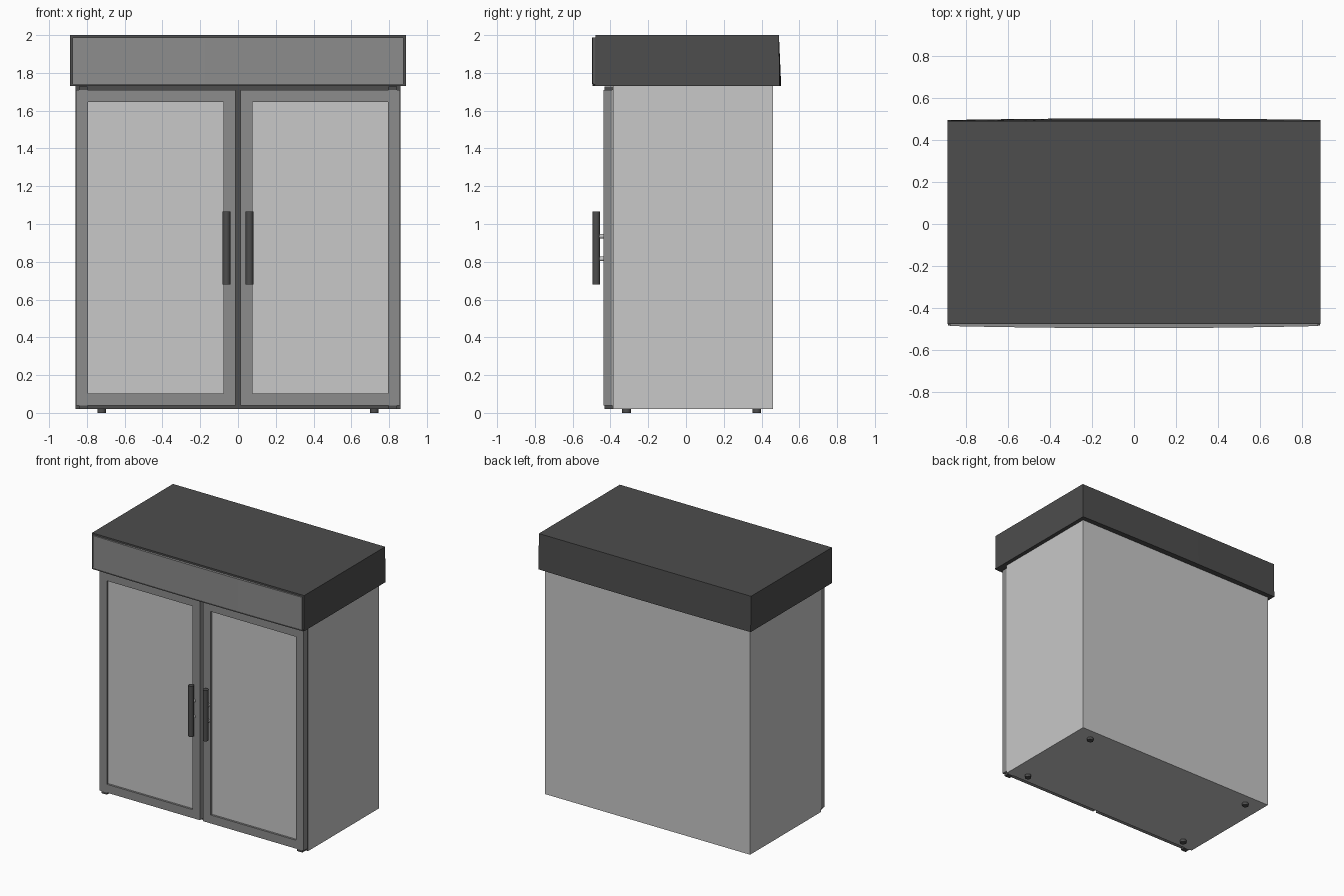
import bpy, bmesh
from mathutils import Matrix

cube = bpy.data.objects.get("Cube")
if cube:
    bpy.data.objects.remove(cube, do_unlink=True)


def material(name, value):
    m = bpy.data.materials.new(name)
    m.use_nodes = True
    color = (value, value, value, 1)
    m.diffuse_color = color
    m.node_tree.nodes["Principled BSDF"].inputs["Base Color"].default_value = color
    return m


light = material("light_grey", 0.58)
mid = material("mid_grey", 0.265)
dark = material("dark_grey", 0.075)


def finish(name, bm, *mats):
    bmesh.ops.recalc_face_normals(bm, faces=bm.faces)
    mesh = bpy.data.meshes.new(name)
    bm.to_mesh(mesh)
    bm.free()
    for m in mats:
        mesh.materials.append(m)
    obj = bpy.data.objects.new(name, mesh)
    bpy.context.collection.objects.link(obj)
    return obj


def prism(outline, z0, z1):
    """Extrude an outline in the ground plane from z0 to z1."""
    bm = bmesh.new()
    face = bm.faces.new([bm.verts.new((x, y, z0)) for x, y in outline])
    top = bmesh.ops.extrude_face_region(bm, geom=[face])["geom"]
    for v in top:
        if isinstance(v, bmesh.types.BMVert):
            v.co.z = z1
    return bm


def box(x0, x1, y0, y1, z0, z1):
    return prism([(x0, y0), (x1, y0), (x1, y1), (x0, y1)], z0, z1)


def cylinder(name, center, radius, length, sides, mat, axis="Z"):
    bm = bmesh.new()
    turn = Matrix.Rotation(1.5708, 4, "X") if axis == "Y" else Matrix()
    bmesh.ops.create_cone(bm, cap_ends=True, segments=sides, radius1=radius,
                          radius2=radius, depth=length,
                          matrix=Matrix.Translation(center) @ turn)
    obj = finish(name, bm, mat)
    for p in obj.data.polygons:
        p.use_smooth = len(p.vertices) == 4
    obj.data.set_sharp_from_angle(angle=0.9)
    return obj


def arc(half, y_end, bulge, steps=10):
    """Shallow bow across the width, running from left to right."""
    return [(half * t, y_end + bulge * (1 - t * t))
            for t in (2 * i / steps - 1 for i in range(steps + 1))]


# Cabinet body with a dark front
body = finish("cabinet_body", box(-0.86, 0.86, -0.387, 0.46, 0.02, 1.735), light, dark)
for p in body.data.polygons:
    if p.normal.y < -0.9:
        p.material_index = 1

# Canopy with a bowed, slightly slanted back
bm = prism([(-0.89, -0.478), (0.89, -0.478)] + arc(0.89, 0.496, 0.008)[::-1], 1.73, 2.0)
for v in bm.verts:
    if v.co.z > 1.9 and v.co.y > 0.4:
        v.co.y = 0.492
finish("canopy", bm, dark)

# Bowed sign panel and the lip below it
finish("canopy_panel", prism([(0.877, -0.476), (-0.877, -0.476)]
                             + arc(0.877, -0.487, -0.01), 1.742, 1.987), mid)
finish("canopy_lip", prism([(0.887, -0.476), (-0.887, -0.476)]
                           + arc(0.887, -0.485, -0.009), 1.73, 1.742), dark)

for side, s in (("right", -1), ("left", 1)):
    # Door frame: a slab with a recessed pane cut into its front
    bm = box(*sorted((s * 0.013, s * 0.857)), -0.438, -0.389, 0.04, 1.71)
    bmesh.ops.recalc_face_normals(bm, faces=bm.faces)
    front = next(f for f in bm.faces if f.normal.y < -0.9)
    bmesh.ops.inset_individual(bm, faces=[front], thickness=0.09)
    bmesh.ops.inset_individual(bm, faces=[front], thickness=0.0)
    for v in front.verts:
        v.co.y += 0.015
    front.material_index = 1
    finish(side + "_door", bm, mid, light)

    # Handle on two short posts
    cylinder(side + "_handle", (s * 0.061, -0.475, 0.873), 0.02, 0.385, 16, dark)
    for level, z in (("lower", 0.815), ("upper", 0.935)):
        cylinder(f"{side}_handle_{level}_post", (s * 0.061, -0.446, z),
                 0.012, 0.03, 12, light, "Y")

    # Hinges above and below the door
    for level, z in (("bottom", 0.03), ("top", 1.718)):
        finish(f"{side}_{level}_hinge",
               box(s * 0.82 - 0.022, s * 0.82 + 0.022, -0.432, -0.387,
                   z - 0.009, z + 0.009), dark)

    # Feet
    for end, y in (("front", -0.315), ("back", 0.375)):
        cylinder(f"{side}_{end}_foot", (s * 0.722, y, 0.0125), 0.023, 0.025, 12, dark)
